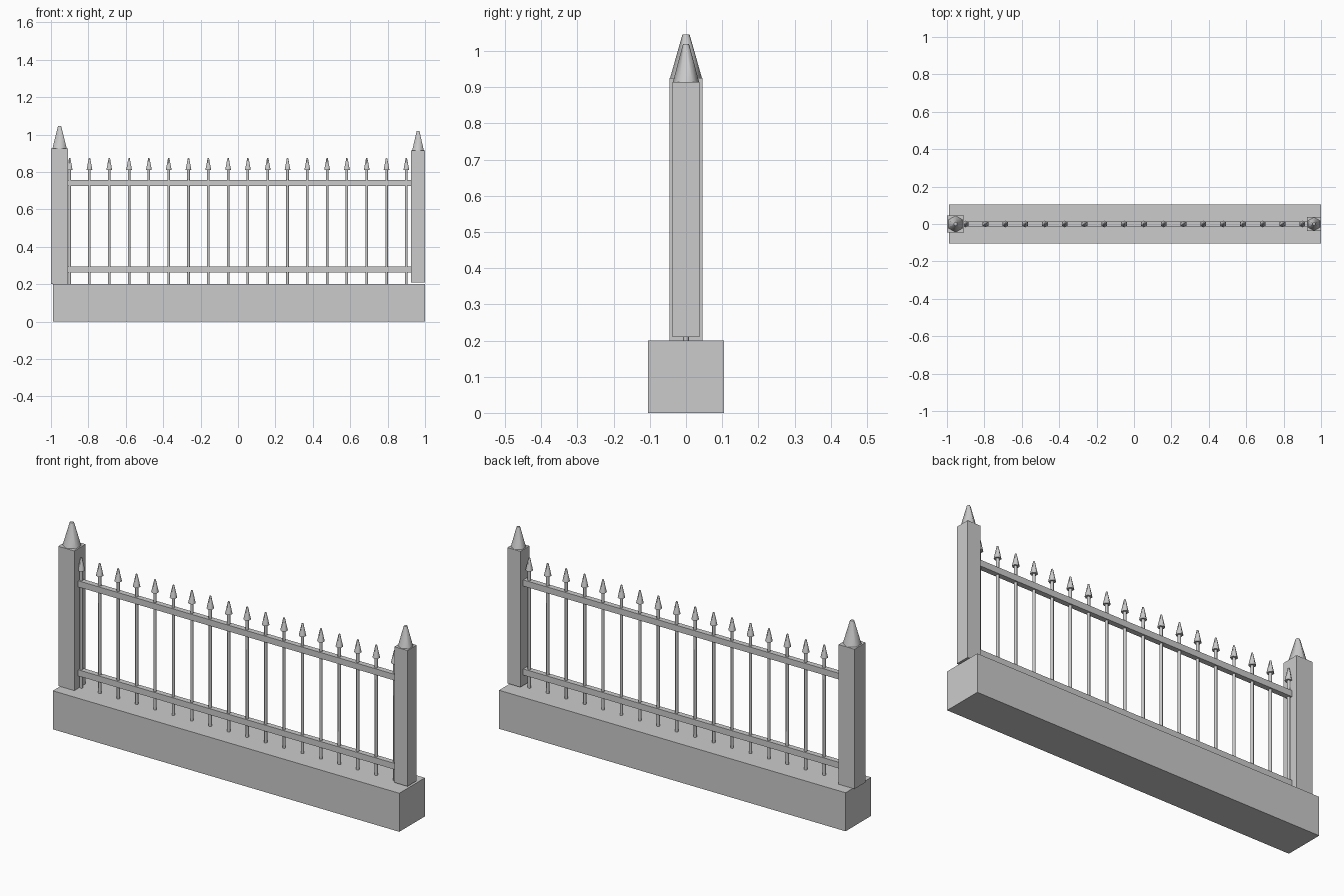
import bpy
import bmesh
from math import sin, cos, tau

default = bpy.data.objects.get("Cube")
if default:
    bpy.data.objects.remove(default, do_unlink=True)

GREY = (0.6, 0.6, 0.6, 1.0)
stone = bpy.data.materials.new("light grey")
stone.use_nodes = True
stone.diffuse_color = GREY
stone.node_tree.nodes["Principled BSDF"].inputs["Base Color"].default_value = GREY


def make_object(name, bm):
    bmesh.ops.recalc_face_normals(bm, faces=bm.faces)
    mesh = bpy.data.meshes.new(name)
    bm.to_mesh(mesh)
    bm.free()
    mesh.materials.append(stone)
    obj = bpy.data.objects.new(name, mesh)
    bpy.context.collection.objects.link(obj)
    return obj


def box(name, x0, x1, half_y, z0, z1):
    bm = bmesh.new()
    bmesh.ops.create_cube(bm, size=1)
    for v in bm.verts:
        v.co.x = x0 if v.co.x < 0 else x1
        v.co.y = half_y if v.co.y > 0 else -half_y
        v.co.z = z0 if v.co.z < 0 else z1
    return make_object(name, bm)


def add_spike(bm, x, z0, z1, r0, r1, sides=6):
    """Hexagonal tapered prism with corners on the y axis and smooth sides."""
    rings = [[bm.verts.new((x + r * sin(tau * i / sides), r * cos(tau * i / sides), z))
              for i in range(sides)] for z, r in ((z0, r0), (z1, r1))]
    for i in range(sides):
        j = (i + 1) % sides
        side = bm.faces.new((rings[0][i], rings[0][j], rings[1][j], rings[1][i]))
        side.smooth = True
    bm.faces.new(rings[0])
    bm.faces.new(rings[1])


# Base wall
box("base_wall", -0.99, 1.0, 0.105, 0, 0.2)

# Posts with tapered caps, the right one being larger
for side, x0, x1, half_y, z0, z1, tip in (
        ("right", -1.0, -0.908, 0.046, 0.2, 0.925, 1.045),
        ("left", 0.925, 1.0, 0.0375, 0.21, 0.915, 1.02)):
    box(side + "_post", x0, x1, half_y, z0, z1)
    bm = bmesh.new()
    add_spike(bm, (x0 + x1) / 2, z1, tip, half_y * 0.96, half_y * 0.22)
    make_object(side + "_post_cap", bm)

# Horizontal rails
for name, z in (("lower_rail", 0.28), ("upper_rail", 0.742)):
    box(name, -0.91, 0.926, 0.014, z - 0.016, z + 0.016)

# Pickets and their spear heads
COUNT = 18
pickets, heads = bmesh.new(), bmesh.new()
for i in range(COUNT):
    x = -0.9 + 1.8 * i / (COUNT - 1)
    add_spike(pickets, x, 0.2, 0.815, 0.0078, 0.0078)
    add_spike(heads, x, 0.81, 0.875, 0.018, 0.004)
make_object("pickets", pickets)
make_object("spear_heads", heads)
